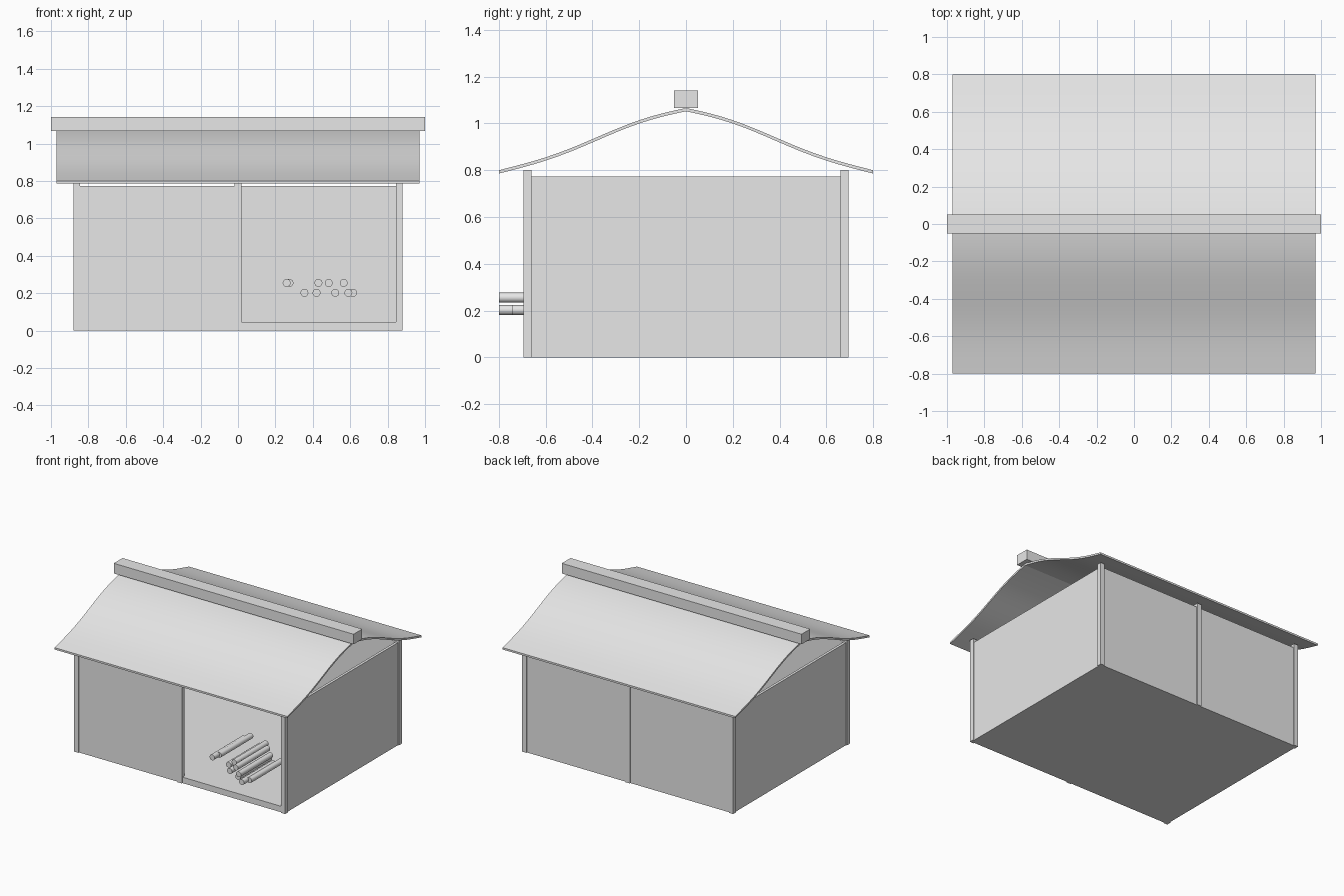
import bpy, bmesh, math
from mathutils import Matrix

if "Cube" in bpy.data.objects:
    bpy.data.objects.remove(bpy.data.objects["Cube"])

grey = bpy.data.materials.new("light_grey")
grey.diffuse_color = (0.8, 0.8, 0.8, 1)
grey.use_nodes = True
grey.node_tree.nodes["Principled BSDF"].inputs["Base Color"].default_value = grey.diffuse_color


def finish(name, bm):
    bmesh.ops.recalc_face_normals(bm, faces=bm.faces[:])
    me = bpy.data.meshes.new(name)
    bm.to_mesh(me)
    bm.free()
    me.materials.append(grey)
    ob = bpy.data.objects.new(name, me)
    bpy.context.collection.objects.link(ob)
    return ob


def box(name, x0, x1, y0, y1, z0, z1):
    bm = bmesh.new()
    m = Matrix.Translation(((x0 + x1) / 2, (y0 + y1) / 2, (z0 + z1) / 2))
    m = m @ Matrix.Diagonal((x1 - x0, y1 - y0, z1 - z0, 1))
    bmesh.ops.create_cube(bm, size=1, matrix=m)
    return finish(name, bm)


def smooth(ob, angle):
    bpy.ops.object.select_all(action='DESELECT')
    ob.select_set(True)
    bpy.context.view_layer.objects.active = ob
    bpy.ops.object.shade_smooth_by_angle(angle=math.radians(angle))


PX, PY, P = 0.8625, 0.6775, 0.0175   # post centres and half width
T = 0.01                             # half wall thickness
WALL_TOP = 0.773

# Floor slab
box("floor", -PX - T, PX + T, -PY - T, PY + T, 0, 0.045)

# Posts at corners and middle of the long sides
for sy, side in ((-1, "front"), (1, "back")):
    for sx, pos in ((-1, "left"), (0, "middle"), (1, "right")):
        x, y = sx * PX, sy * PY
        box(f"{side}_{pos}_post", x - P, x + P, y - P, y + P, 0, 0.80)

# Walls, with the right front bay left open
for sx, side in ((-1, "left"), (1, "right")):
    box(f"{side}_wall", sx * PX - T, sx * PX + T, -PY + P, PY - P, 0, WALL_TOP)
box("back_left_wall", -PX + P, -P, PY - T, PY + T, 0, WALL_TOP)
box("back_right_wall", P, PX - P, PY - T, PY + T, 0, WALL_TOP)
box("front_left_wall", -PX + P, -P, -PY - T, -PY + T, 0, WALL_TOP)

# Curved roof slopes: a thin profile extruded along x
N, THICK = 16, 0.014


def roof_z(y):
    t = y / 0.8
    return 1.066 - 0.266 * t - 0.016 * math.sin(2 * math.pi * t) * -1 * (1 - 0.4 * t)


for s, name in ((-1, "front_roof"), (1, "back_roof")):
    ys = [0.8 * i / N for i in range(N + 1)]
    prof = [(y, roof_z(y)) for y in ys]
    prof += [(y, roof_z(y) - THICK) for y in reversed(ys)]
    bm = bmesh.new()
    face = bm.faces.new([bm.verts.new((-0.97, s * y, z)) for y, z in prof])
    ext = bmesh.ops.extrude_face_region(bm, geom=[face])
    moved = [v for v in ext["geom"] if isinstance(v, bmesh.types.BMVert)]
    bmesh.ops.translate(bm, verts=moved, vec=(1.94, 0, 0))
    smooth(finish(name, bm), 30)

# Ridge beam
box("ridge_beam", -1, 1, -0.052, 0.052, 1.066, 1.142)

# Firewood in the open bay: x, height, front end
logs = [(0.26, 0.255, -0.68), (0.275, 0.255, -0.62), (0.43, 0.255, -0.66),
        (0.485, 0.255, -0.72), (0.565, 0.255, -0.80), (0.355, 0.202, -0.62),
        (0.42, 0.202, -0.70), (0.52, 0.202, -0.745), (0.59, 0.202, -0.80),
        (0.615, 0.202, -0.745)]
LENGTH = 0.38
for i, (x, z, y) in enumerate(logs):
    bm = bmesh.new()
    m = Matrix.Translation((x, y + LENGTH / 2, z)) @ Matrix.Rotation(math.pi / 2, 4, 'X')
    bmesh.ops.create_cone(bm, cap_ends=True, segments=24, radius1=0.021,
                          radius2=0.021, depth=LENGTH, matrix=m)
    smooth(finish(f"log_{i + 1}", bm), 40)
